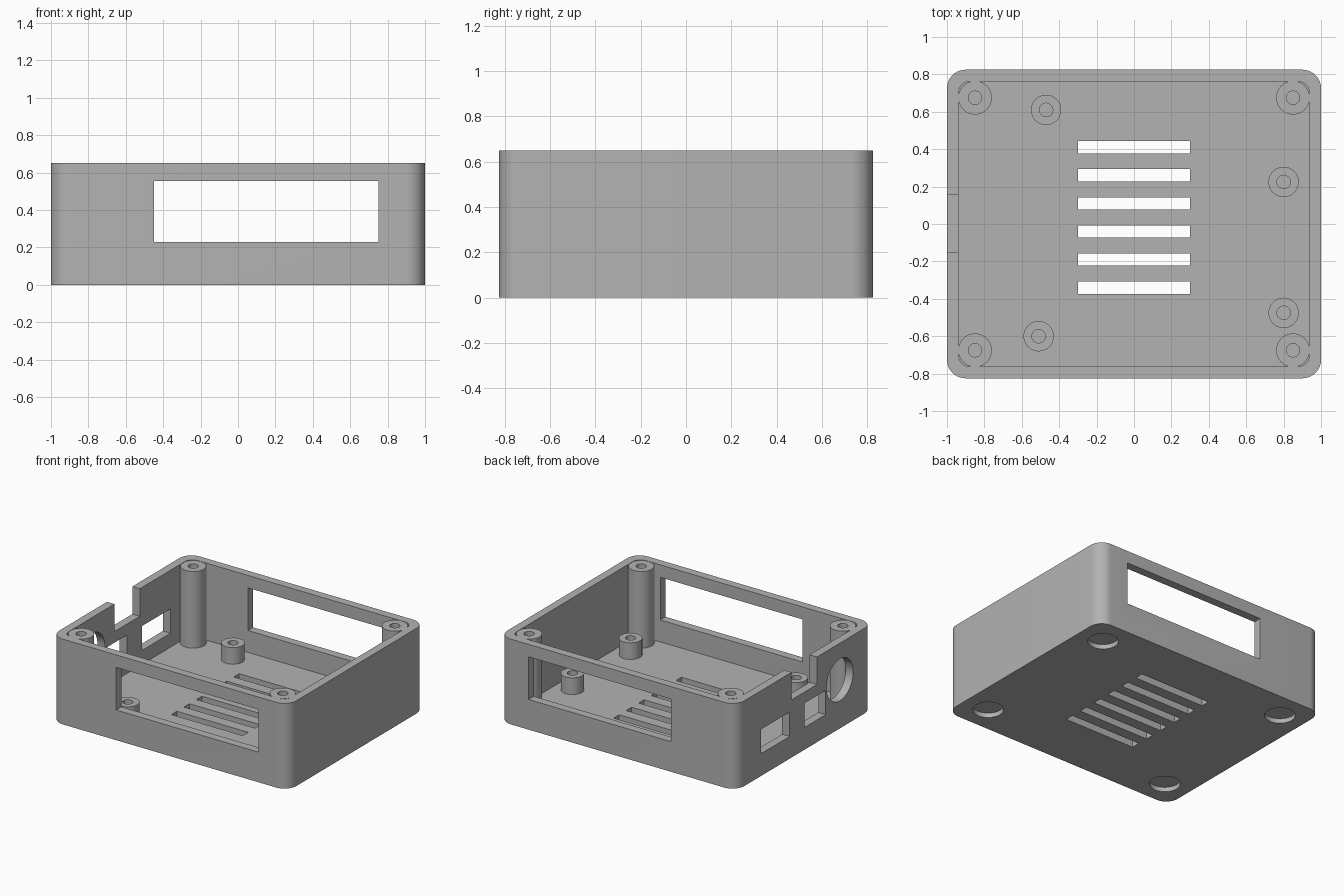
import bpy, bmesh, math

if "Cube" in bpy.data.objects:
    bpy.data.objects.remove(bpy.data.objects["Cube"])

grey = bpy.data.materials.new("plain_grey")
grey.diffuse_color = (0.45, 0.45, 0.45, 1)
grey.use_nodes = True
grey.node_tree.nodes["Principled BSDF"].inputs["Base Color"].default_value = grey.diffuse_color


def add(name, bm):
    bmesh.ops.recalc_face_normals(bm, faces=bm.faces)
    me = bpy.data.meshes.new(name)
    bm.to_mesh(me)
    bm.free()
    me.materials.append(grey)
    ob = bpy.data.objects.new(name, me)
    bpy.context.collection.objects.link(ob)
    return ob


def select(ob):
    bpy.ops.object.select_all(action='DESELECT')
    ob.select_set(True)
    bpy.context.view_layer.objects.active = ob


def prism(name, outline, z0, z1):
    """Extrude a flat outline from z0 up to z1."""
    bm = bmesh.new()
    low = [bm.verts.new((x, y, z0)) for x, y in outline]
    top = [bm.verts.new((x, y, z1)) for x, y in outline]
    bm.faces.new(low)
    bm.faces.new(top)
    n = len(low)
    for i in range(n):
        j = (i + 1) % n
        bm.faces.new((low[i], low[j], top[j], top[i]))
    return add(name, bm)


def box(name, x0, x1, y0, y1, z0, z1):
    return prism(name, [(x0, y0), (x1, y0), (x1, y1), (x0, y1)], z0, z1)


def circle(cx, cy, r, n=40):
    return [(cx + r * math.cos(2 * math.pi * i / n),
             cy + r * math.sin(2 * math.pi * i / n)) for i in range(n)]


def rounded_rect(hx, hy, r, n=10):
    pts = []
    for q, (sx, sy) in enumerate([(1, 1), (-1, 1), (-1, -1), (1, -1)]):
        for i in range(n + 1):
            a = (q + i / n) * math.pi / 2
            pts.append((sx * (hx - r) + r * math.cos(a),
                        sy * (hy - r) + r * math.sin(a)))
    return pts


def cut(ob, cutter):
    mod = ob.modifiers.new("cut", 'BOOLEAN')
    mod.operation = 'DIFFERENCE'
    mod.solver = 'EXACT'
    mod.object = cutter
    select(ob)
    bpy.ops.object.modifier_apply(modifier=mod.name)
    bpy.data.objects.remove(cutter, do_unlink=True)


def smooth(ob):
    select(ob)
    bpy.ops.object.shade_smooth_by_angle(angle=math.radians(30))


def tube(name, cx, cy, r, z0, z1, hole=0.036, n=40):
    """Round post with a screw hole down its middle."""
    bm = bmesh.new()
    rings = [[bm.verts.new((x, y, z)) for x, y in circle(cx, cy, rad, n)]
             for rad, z in [(r, z0), (r, z1), (hole, z1), (hole, z0)]]
    for k in range(4):
        a, b = rings[k], rings[(k + 1) % 4]
        for i in range(n):
            j = (i + 1) % n
            bm.faces.new((a[i], a[j], b[j], b[i]))
    smooth(add(name, bm))


H, FLOOR, IX, IY = 0.65, 0.063, 0.937, 0.762

# Open tray
shell = prism("case_shell", rounded_rect(1, 0.825, 0.1), 0, H)
cut(shell, prism("cavity", rounded_rect(IX, IY, 0.06), FLOOR, 1))

# Window through front and back walls
cut(shell, box("window", -0.45, 0.75, -1, 1, 0.23, 0.555))

# Floor vent slots
for i in range(6):
    y = 0.41 - 0.15 * i
    cut(shell, box("slot", -0.3, 0.3, y - 0.033, y + 0.033, -0.1, 0.1))

# Left wall: two ports, top notch, round hole
cut(shell, box("port", -1.1, -0.9, 0.18, 0.525, 0.17, 0.355))
cut(shell, box("port", -1.1, -0.9, -0.255, 0.0, 0.17, 0.355))
cut(shell, box("notch", -1.1, -0.9, -0.15, 0.155, 0.44, 0.8))
jack = prism("jack_hole", circle(0, 0, 0.16, 48), -0.1, 0.1)
jack.rotation_euler = (0, math.pi / 2, 0)
jack.location = (-1, -0.425, 0.37)
cut(shell, jack)

# Shallow foot recesses underneath
for sx in (-1, 1):
    for sy in (-1, 1):
        cut(shell, prism("foot_recess", circle(sx * 0.8, sy * 0.62, 0.107), -0.1, 0.035))
smooth(shell)

# Corner lid posts
for sx in (-1, 1):
    for sy in (-1, 1):
        tube("corner_post", sx * 0.85, sy * 0.675, 0.09, FLOOR, H - 0.002)

# Board standoffs
for x, y in [(-0.47, 0.61), (-0.51, -0.6), (0.8, 0.225), (0.8, -0.475)]:
    tube("board_standoff", x, y, 0.081, FLOOR, 0.19)
